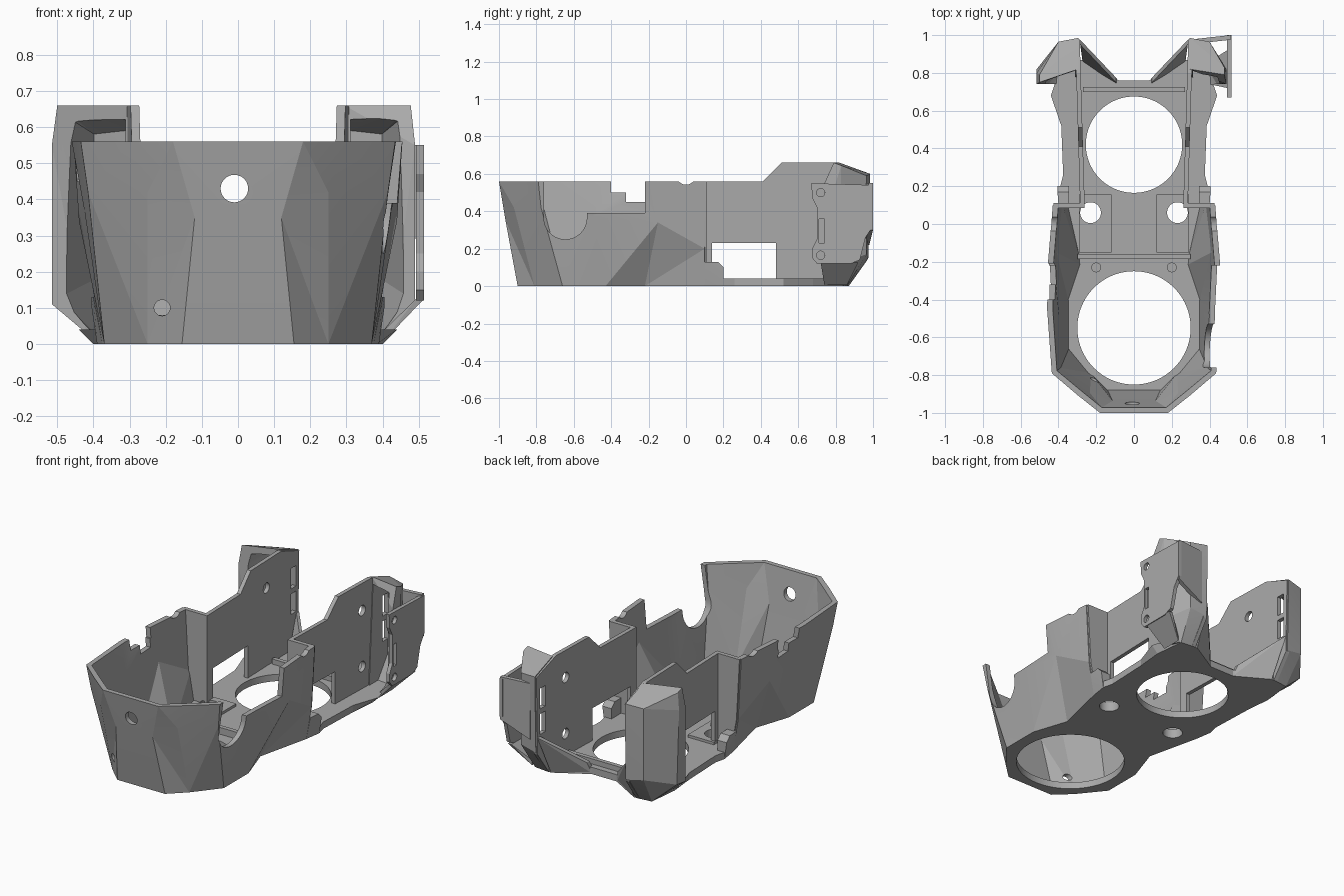
import bpy, bmesh, math
from mathutils import Vector

if "Cube" in bpy.data.objects:
    bpy.data.objects.remove(bpy.data.objects["Cube"], do_unlink=True)

grey = bpy.data.materials.new("plain grey")
grey.use_nodes = True
grey.diffuse_color = (0.4, 0.4, 0.4, 1)
grey.node_tree.nodes["Principled BSDF"].inputs["Base Color"].default_value = (0.4, 0.4, 0.4, 1)


def finish(bm, name):
    bmesh.ops.recalc_face_normals(bm, faces=bm.faces)
    mesh = bpy.data.meshes.new(name)
    bm.to_mesh(mesh)
    bm.free()
    mesh.materials.append(grey)
    ob = bpy.data.objects.new(name, mesh)
    bpy.context.collection.objects.link(ob)
    return ob


def box(name, x0, x1, y0, y1, z0, z1):
    return hull(name, [(x, y, z) for x in (x0, x1) for y in (y0, y1) for z in (z0, z1)])


def hull(name, points):
    bm = bmesh.new()
    for p in points:
        bm.verts.new(p)
    bmesh.ops.convex_hull(bm, input=bm.verts)
    bmesh.ops.dissolve_limit(bm, angle_limit=0.01, verts=bm.verts, edges=bm.edges)
    return finish(bm, name)


def rod(name, centre, radius, length, axis, sides=48):
    bm = bmesh.new()
    bmesh.ops.create_cone(bm, cap_ends=True, segments=sides, radius1=radius,
                          radius2=radius, depth=length)
    turn = Vector((0, 0, 1)).rotation_difference(Vector(axis)).to_matrix()
    for v in bm.verts:
        v.co = turn @ v.co + Vector(centre)
    return finish(bm, name)


def prism(name, points, shift):
    bm = bmesh.new()
    face = bm.faces.new([bm.verts.new(p) for p in points])
    new = bmesh.ops.extrude_face_region(bm, geom=[face])["geom"]
    for v in new:
        if isinstance(v, bmesh.types.BMVert):
            v.co += Vector(shift)
    return finish(bm, name)


def cut(target, cutters):
    # subtract each cutter, then bake and remove the cutters
    for c in cutters:
        c.hide_render = True
        m = target.modifiers.new("cut", "BOOLEAN")
        m.operation, m.solver, m.object = "DIFFERENCE", "EXACT", c
    bpy.context.view_layer.update()
    dg = bpy.context.evaluated_depsgraph_get()
    mesh = bpy.data.meshes.new_from_object(target.evaluated_get(dg))
    target.modifiers.clear()
    target.data = mesh
    for c in cutters:
        bpy.data.objects.remove(c, do_unlink=True)


# Faceted front shell: three outline levels, half outline mirrored
base = [(.375, .10, 0), (.30, -.22, 0), (.37, -.43, 0), (.37, -.66, 0),
        (.25, -.81, 0), (.155, -.90, 0)]
middle = [(.41, .10, .2), (.44, -.15, .34), (.425, -.5, .37), (.415, -.775, .42),
          (.25, -.92, .42), (.12, -.965, .35)]
top = [(.43, .10, .56), (.455, -.2, .56), (.46, -.45, .56), (.435, -.79, .56),
       (.30, -.905, .56), (.18, -1.0, .56)]
bm = bmesh.new()
rings = [[bm.verts.new(p) for p in half + [(-x, y, z) for x, y, z in reversed(half)]]
         for half in (base, middle, top)]
for low, high in zip(rings, rings[1:]):
    for i in range(len(low) - 1):
        bm.faces.new((low[i], high[i], high[i + 1], low[i + 1]))
bmesh.ops.triangulate(bm, faces=bm.faces, quad_method="SHORT_EDGE")
# thicken inwards along the averaged wall directions
outer = list(bm.faces)
bmesh.ops.recalc_face_normals(bm, faces=outer)
if sum(f.normal.dot(f.calc_center_median() - Vector((0, -.4, .3))) for f in outer) < 0:
    bmesh.ops.reverse_faces(bm, faces=outer)
bm.normal_update()
inner = {v: bm.verts.new(v.co - Vector((v.normal.x, v.normal.y, 0)).normalized() * .03)
         for v in list(bm.verts)}
rim = [e for e in bm.edges if e.is_boundary]
for f in outer:
    bm.faces.new([inner[v] for v in reversed(f.verts)])
for e in rim:
    a, b = e.verts
    bm.faces.new((a, b, inner[b], inner[a]))
shell = finish(bm, "front_shell")
cut(shell, [
    rod("cutter", (.45, -.645, .365), .115, .4, (1, 0, 0)),
    box("cutter", .25, .65, -.76, -.53, .365, .7),
    box("cutter", .25, .65, -.54, -.22, .39, .7),
    box("cutter", -.65, -.25, -.40, -.21, .50, .7),
    box("cutter", -.65, -.25, -.32, -.22, .45, .7),
    rod("cutter", (0, 0, .592), .05, 1.2, (1, 0, 0)),
    rod("cutter", (-.01, -.97, .43), .038, .4, (0, 1, 0)),
    rod("cutter", (-.21, -.88, .10), .022, .3, (0, 1, 0)),
])

# Floor plate with bevelled rear flanges, two large openings and two small holes
half = [(x, y) for x, y, z in reversed(base)]
half += [(.39, .2), (.375, .26), (.385, .52), (.44, .68), (.38, .86), (.27, .87), (.08, .76)]
outline = half + [(-x, y) for x, y in reversed(half)]
floor = prism("floor_plate", [(x, y, 0) for x, y in outline], (0, 0, .04))
for v in floor.data.vertices:
    if v.co.z < .01:
        v.co.x = max(-.4, min(.4, v.co.x))
cut(floor, [rod("cutter", (0, -.55, 0), .3, .3, (0, 0, 1), 96),
            rod("cutter", (0, .42, 0), .255, .3, (0, 0, 1), 96)]
    + [rod("cutter", (s * .23, .06, 0), .055, .3, (0, 0, 1)) for s in (-1, 1)])

# Cross ridges on the floor
box("middle_ridge", -.30, .30, -.185, -.16, .03, .08)
box("rear_ridge", -.27, .27, .70, .725, .03, .07)


def slots(s):
    # cutters for the two upright slots at the rear of a side wall
    return [box("cutter", s * .2, s * .345, .90, .95, z, z + .12) for z in (.25, .40)]


for s, side in ((1, "left"), (-1, "right")):
    # Tall straight side wall with a stepped top edge and a window
    edge = [(.10, 0), (.10, .56), (.41, .56), (.51, .66), (.80, .66), (.82, .655),
            (.98, .595), (.97, .14), (.87, 0)]
    wall = prism(side + "_wall", [(s * (.258 + .03 * y), y, z) for y, z in edge],
                 (s * .024, 0, 0))
    holes = [(.72, .5), (.72, .17)] if s > 0 else [(.66, .5)]
    cut(wall, [box("cutter", s * .2, s * .35, .14, .48, .04, .23)] + slots(s)
        + [rod("cutter", (s * .28, y, z), .03, .2, (1, 0, 0)) for y, z in holes])

    # Panel joining the shell to the side wall, and its low foot
    hull(side + "_joining_panel", [(s * x, y, z) for y in (.085, .11) for x, z in
                                   ((.262, .02), (.262, .56), (.37, .02), (.405, .2), (.425, .56))])
    hull(side + "_foot", [(s * x, y, z) for x, y, z in (
        (.345, .1, 0), (.375, .1, 0), (.345, .2, 0), (.39, .2, 0),
        (.345, .1, .13), (.40, .1, .13), (.345, .17, .13), (.405, .17, .13),
        (.345, .2, .1), (.405, .2, .1))])

    # Floor pads, disc and screw boss
    pad = box(side + "_floor_pad", s * .12, s * .29, -.15, .155, .03, .055)
    cut(pad, [rod("cutter", (s * .23, .06, 0), .055, .3, (0, 0, 1))])
    rod(side + "_floor_disc", (s * .19, -.05, .05), .055, .02, (0, 0, 1))
    rod(side + "_screw_boss", (s * .2, -.23, .05), .026, .06, (0, 0, 1))

    # Hollow rear corner housing, open to the front
    reach, crest, front = (.49, .478, .79) if s > 0 else (.515, .5, .75)
    pts = [(.295, .82, .66), (crest, front, .66), (crest, front + .04, .645),
           (reach, .74, .55), (reach, .80, .55), (reach, .74, .11), (reach, .82, .12),
           (.42, .74, .03), (.38, .86, 0), (.40, .965, .59), (.295, .985, .6),
           (.40, .965, .17), (.295, .975, .15), (.295, .87, 0), (.295, .78, 0)]
    housing = hull(side + "_rear_housing", [(s * x, y, z) for x, y, z in pts])
    pocket = hull("cutter", [(s * (.39 + (x - .39) * .83), y - .03 - (.1 if y < .84 else 0),
                              .36 + (z - .36) * .96) for x, y, z in pts])
    cut(housing, [pocket] + slots(s))

    # Slanted brace from the floor up to the rear corner
    brace = [(.08, .755, 0), (.27, .87, 0), (.285, .975, .24), (.10, .78, .07)]
    hull(side + "_rear_brace", [(s * x, y - d, z) for x, y, z in brace for d in (0, .025)])

# Hinge plate standing outside the left rear housing, with the back panel that carries it
edge = [(.67, .55), (1, .54), (1, .32), (.96, .26), (.93, .14), (.88, .12), (.70, .12),
        (.675, .15), (.675, .2), (.70, .25), (.70, .42), (.675, .47)]
plate = prism("hinge_plate", [(.493, y, z) for y, z in edge], (.022, 0, 0))
cut(plate, [rod("cutter", (.5, .72, z), .022, .2, (1, 0, 0)) for z in (.5, .165)]
    + [box("cutter", .4, .6, .71, .74, .23, .36)])
hull("hinge_back_panel", [(x, y, z) for x, y, low in (
    (.33, .955, .22), (.33, .98, .22), (.51, .975, .3), (.51, 1, .3)) for z in (low, .55)])

# Sloping skirt from the foot of the hinge plate down to the flange
hull("hinge_skirt", [(x, y, z) for y0, y1 in ((.72, .74), (.92, .86)) for x, y, z in (
    (.515, y0, .125), (.493, y0, .125), (.40, y1, .005), (.40, y1, .035))])

# Flat shading on the facets, with only the round holes smoothed
bpy.ops.object.select_all(action="DESELECT")
for ob in bpy.context.collection.objects:
    if ob.type == "MESH" and ob.data.materials and ob.data.materials[0] == grey:
        ob.select_set(True)
        bpy.context.view_layer.objects.active = ob
bpy.ops.object.shade_smooth_by_angle(angle=math.radians(9))
